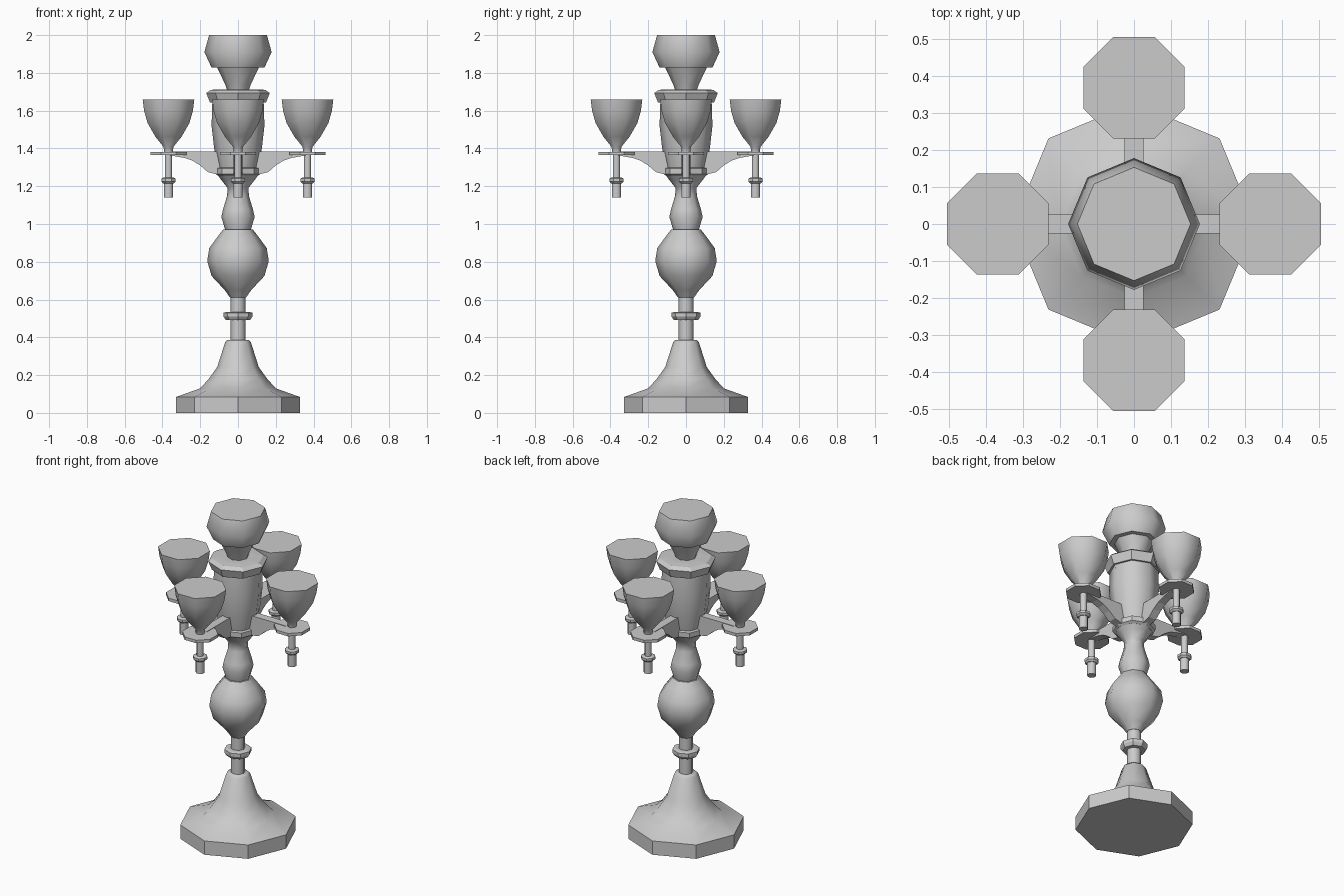
import bpy, bmesh, math
from mathutils import Matrix

if "Cube" in bpy.data.objects:
    bpy.data.objects.remove(bpy.data.objects["Cube"], do_unlink=True)

grey = bpy.data.materials.new("plain_grey")
grey.use_nodes = True
grey.diffuse_color = (0.6, 0.6, 0.6, 1)
grey.node_tree.nodes["Principled BSDF"].inputs["Base Color"].default_value = (0.6, 0.6, 0.6, 1)

SIDES = 8


def finish(name, bm, smooth_angle):
    bmesh.ops.recalc_face_normals(bm, faces=bm.faces)
    mesh = bpy.data.meshes.new(name)
    bm.to_mesh(mesh)
    bm.free()
    mesh.materials.append(grey)
    obj = bpy.data.objects.new(name, mesh)
    bpy.context.collection.objects.link(obj)
    if smooth_angle:
        bpy.ops.object.select_all(action='DESELECT')
        obj.select_set(True)
        bpy.context.view_layer.objects.active = obj
        bpy.ops.object.shade_smooth_by_angle(angle=math.radians(smooth_angle))
    return obj


def lathe(name, profile, centre=(0, 0), turn=0.0, smooth_angle=50):
    """Eight-sided turned part from (radius, height) pairs, capped at both ends."""
    bm = bmesh.new()
    rings = []
    for r, z in profile:
        angles = [turn + math.tau * i / SIDES for i in range(SIDES)]
        rings.append([bm.verts.new((centre[0] + r * math.cos(a),
                                    centre[1] + r * math.sin(a), z)) for a in angles])
    for low, high in zip(rings, rings[1:]):
        for i in range(SIDES):
            j = (i + 1) % SIDES
            bm.faces.new((low[i], low[j], high[j], high[i]))
    bm.faces.new(rings[0][::-1])
    bm.faces.new(rings[-1])
    return finish(name, bm, smooth_angle)


def arm(name, angle):
    """Flat bracket with a curved underside, reaching out from the column."""
    outline = [(0.05, 1.385), (0.34, 1.385), (0.37, 1.365), (0.285, 1.35),
               (0.24, 1.335), (0.2, 1.31), (0.16, 1.275), (0.1, 1.26), (0.05, 1.26)]
    bm = bmesh.new()
    face = bm.faces.new([bm.verts.new((x, -0.025, z)) for x, z in outline])
    ext = bmesh.ops.extrude_face_region(bm, geom=[face])
    moved = [v for v in ext["geom"] if isinstance(v, bmesh.types.BMVert)]
    bmesh.ops.translate(bm, verts=moved, vec=(0, 0.05, 0))
    bmesh.ops.rotate(bm, verts=bm.verts, matrix=Matrix.Rotation(angle, 3, 'Z'))
    return finish(name, bm, 0)


# Foot
lathe("plinth", [(0.327, 0), (0.327, 0.085)], smooth_angle=0)
lathe("foot_cone", [(0.326, 0.085), (0.2, 0.13), (0.155, 0.18), (0.11, 0.243),
                    (0.068, 0.375), (0.055, 0.387)])

# Turned column
lathe("lower_stem", [(0.04, 0.37), (0.04, 0.62)])
lathe("stem_collar", [(0.065, 0.492), (0.077, 0.51), (0.077, 0.53), (0.06, 0.535)],
      smooth_angle=0)
lathe("large_bulb", [(0.042, 0.61), (0.07, 0.65), (0.14, 0.725), (0.163, 0.804),
                     (0.152, 0.873), (0.11, 0.93), (0.078, 0.972)])
lathe("small_bulb", [(0.067, 0.965), (0.088, 1.037), (0.08, 1.075), (0.058, 1.148),
                     (0.055, 1.19), (0.09, 1.235), (0.108, 1.26)])
lathe("arm_ring", [(0.105, 1.255), (0.12, 1.265), (0.12, 1.295), (0.105, 1.3)],
      smooth_angle=0)
lathe("upper_column", [(0.105, 1.295), (0.125, 1.39), (0.14, 1.52), (0.136, 1.645)])
lathe("upper_collar", [(0.148, 1.642), (0.168, 1.693), (0.145, 1.71), (0.1, 1.713)],
      smooth_angle=0)
lathe("top_neck", [(0.056, 1.705), (0.066, 1.735), (0.112, 1.832)])
lathe("top_bowl", [(0.14, 1.828), (0.178, 1.91), (0.153, 2.0)])

# Four arms, each with a dish, a cup and a hanging spindle
REACH = 0.368
FLAT = math.pi / SIDES
for side, angle in (("left", 0), ("back", math.pi / 2),
                    ("right", math.pi), ("front", -math.pi / 2)):
    spot = (REACH * math.cos(angle), REACH * math.sin(angle))
    arm(side + "_arm", angle)
    lathe(side + "_dish", [(0.102, 1.364), (0.102, 1.382)], spot, FLAT, 0)
    lathe(side + "_cup", [(0.025, 1.375), (0.028, 1.408), (0.075, 1.462), (0.12, 1.535),
                          (0.14, 1.6), (0.148, 1.66)], spot, FLAT)
    lathe(side + "_spindle", [(0.02, 1.2), (0.02, 1.37)], spot, FLAT)
    lathe(side + "_spindle_collar", [(0.03, 1.215), (0.041, 1.225), (0.041, 1.24),
                                     (0.03, 1.245)], spot, FLAT, 0)
    lathe(side + "_spindle_tip", [(0.026, 1.14), (0.026, 1.22)], spot, FLAT)
